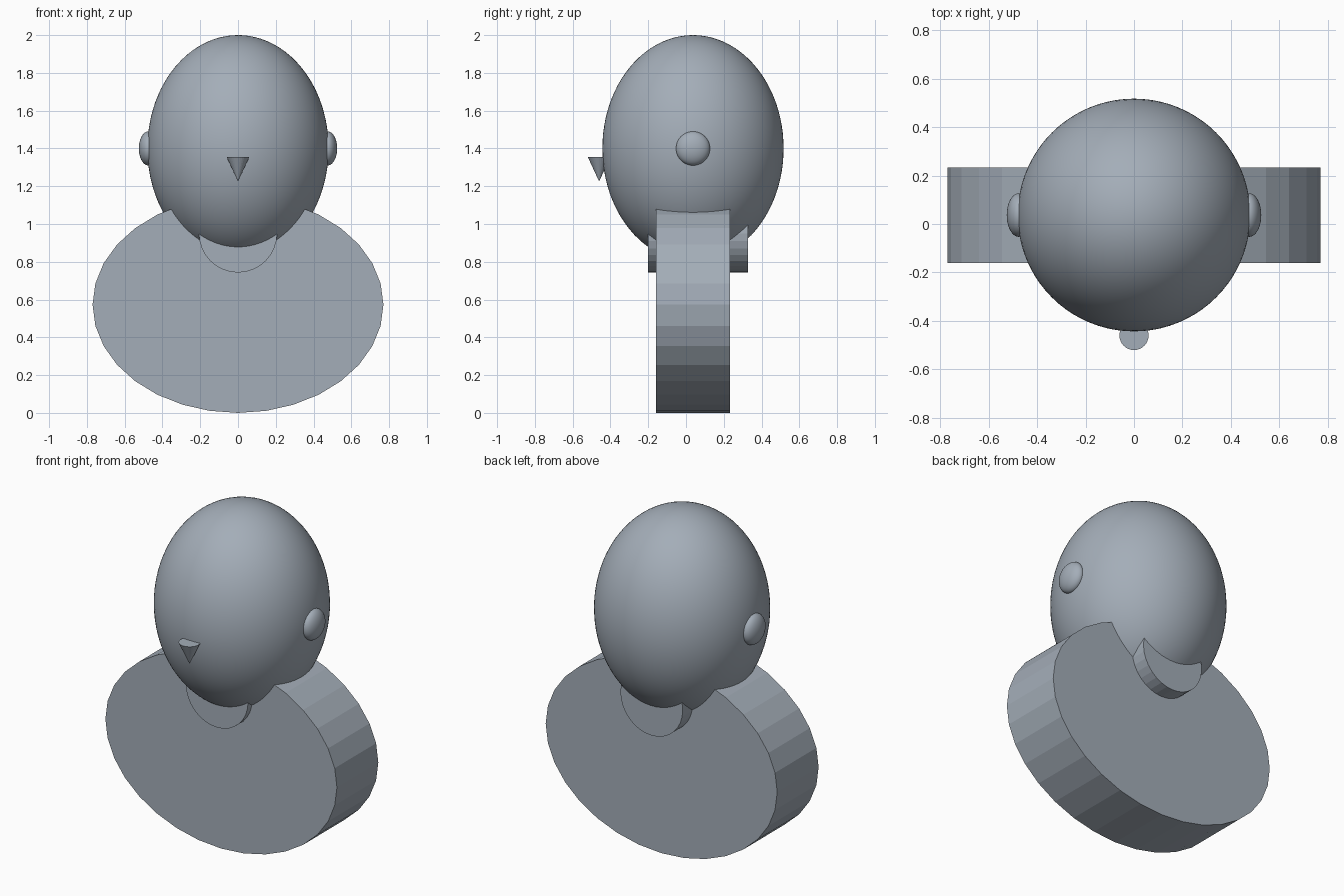
import bpy
import math

cube = bpy.data.objects.get("Cube")
if cube:
    bpy.data.objects.remove(cube, do_unlink=True)

# One grey for the whole bust
GREY = (0.37, 0.42, 0.48, 1.0)
grey = bpy.data.materials.new("blue_grey")
grey.use_nodes = True
grey.diffuse_color = GREY
grey.node_tree.nodes["Principled BSDF"].inputs["Base Color"].default_value = GREY

MID_Y = 0.037


def finish(name, scale=(1, 1, 1), smooth=False):
    """Name, scale and colour the newly added primitive."""
    obj = bpy.context.object
    obj.name = name
    obj.scale = scale
    bpy.ops.object.transform_apply(location=False, rotation=True, scale=True)
    obj.data.materials.append(grey)
    if smooth:
        bpy.ops.object.shade_smooth()
    return obj


def ellipsoid(name, centre, radii, detail):
    bpy.ops.mesh.primitive_ico_sphere_add(subdivisions=detail, radius=1, location=centre)
    return finish(name, radii, smooth=True)


def disc(name, z, radius_x, radius_z, front, back):
    """Flat-sided elliptical drum lying along y."""
    bpy.ops.mesh.primitive_cylinder_add(
        vertices=32, radius=1, depth=back - front,
        location=(0, (front + back) / 2, z), rotation=(math.pi / 2, 0, 0))
    # local y points up after the rotation
    return finish(name, (radius_x, radius_z, 1))


# Body and neck drums
disc("body", 0.573, 0.77, 0.573, -0.16, 0.233)
disc("neck", 0.95, 0.207, 0.207, -0.2, 0.327)

# Egg-shaped head
ellipsoid("head", (0, MID_Y, 1.4), (0.48, 0.48, 0.6), 5)

# Ears
for side, sign in (("left", 1), ("right", -1)):
    ellipsoid(side + "_ear", (sign * 0.475, MID_Y, 1.4), (0.05, 0.09, 0.09), 4)

# Nose: a cone with its point down
bpy.ops.mesh.primitive_cone_add(
    vertices=32, radius1=0.06, radius2=0, depth=0.13,
    location=(0, -0.46, 1.29), rotation=(math.pi, 0, 0))
finish("nose")
